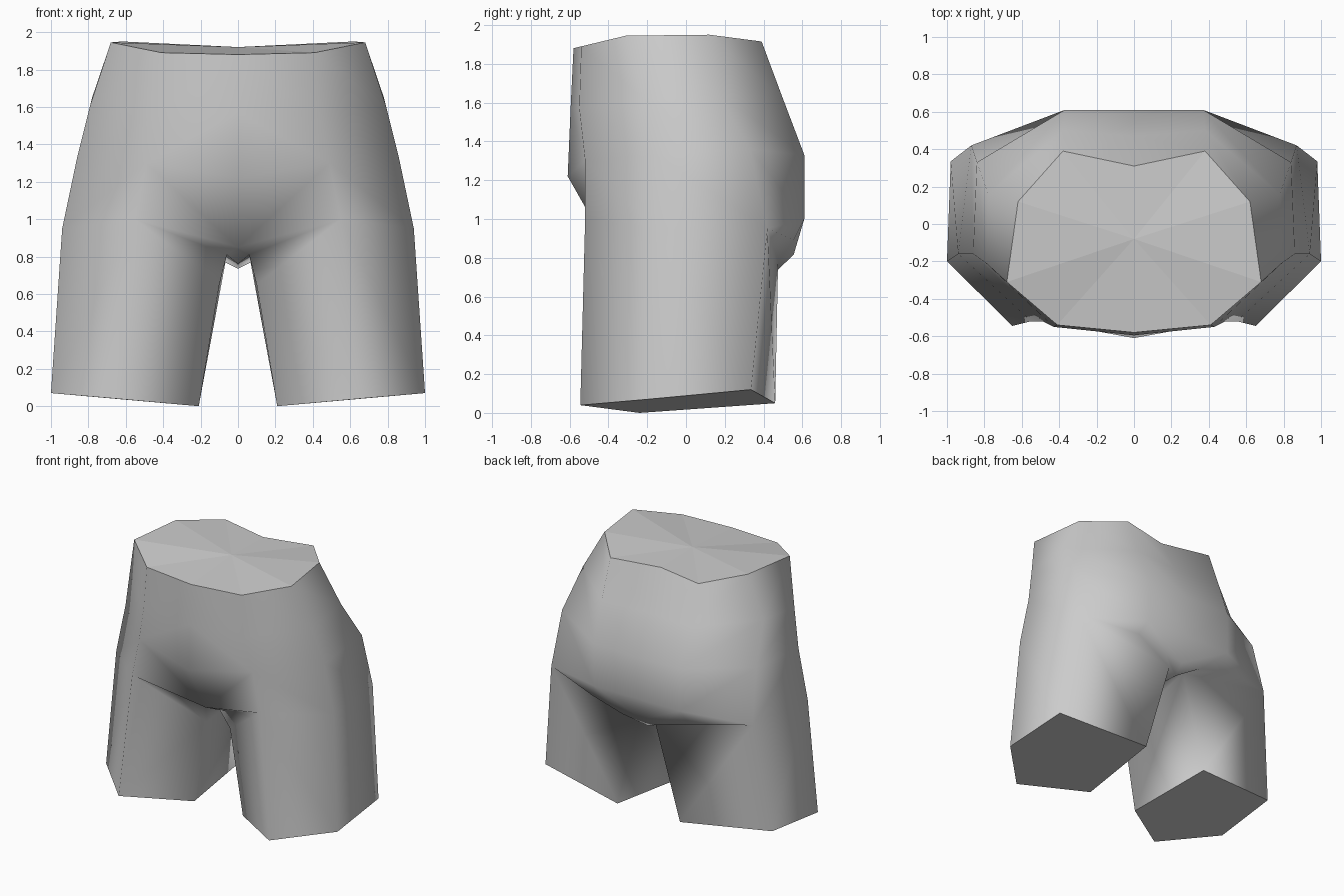
import bpy, bmesh

if "Cube" in bpy.data.objects:
    bpy.data.objects.remove(bpy.data.objects["Cube"])

# Right half of the body: named points, joined into loops around the hips and leg
P = {
    # waist rim, front to back
    "t0": (0, -.58, 1.88), "t1": (.41, -.54, 1.89), "t2": (.68, -.31, 1.945),
    "t3": (.62, .12, 1.95), "t4": (.38, .39, 1.915), "t5": (0, .31, 1.91),
    # upper hips
    "u0": (0, -.595, 1.57), "u1": (.43, -.55, 1.57), "u2": (.79, -.21, 1.61),
    "u3": (.78, .16, 1.65), "u4": (.38, .5, 1.62), "u5": (0, .47, 1.62),
    # widest hips
    "m0": (0, -.61, 1.22), "m1": (.49, -.52, 1.3), "m2": (.86, -.16, 1.33),
    "m3": (.84, .33, 1.36), "m4": (.37, .61, 1.33), "m5": (0, .61, 1.32),
    # top of the leg and seat
    "a2": (.55, -.52, 1.0), "b2": (.94, -.16, .95), "c2": (.87, .42, .95),
    "d2": (.065, .475, .78), "e2": (.06, -.31, .81), "e3": (.10, -.24, .65),
    "p4": (.37, .61, 1.0), "p5": (0, .61, 1.0),
    "r4": (.42, .555, .89), "q4": (.16, .555, .815), "q5": (0, .54, .81),
    # crotch
    "f0": (0, -.40, .85), "g0": (0, -.08, .76), "h0": (0, .47, .735),
    # leg opening
    "a": (.65, -.545, .04), "b": (1, -.2, .07), "c": (.98, .335, .12),
    "d": (.27, .46, .05), "e": (.21, -.24, 0),
    # centre of the waist cap
    "k": (0, -.08, 1.92),
}
smooth_faces = []
for upper, lower in (("t", "u"), ("u", "m")):                # hip bands
    for i in range(5):
        smooth_faces.append(f"{upper}{i} {upper}{i+1} {lower}{i+1} {lower}{i}")
for s, t in ("ab", "bc", "cd"):                              # outer leg sides
    smooth_faces.append(f"{s}2 {t}2 {t} {s}")
smooth_faces += [
    "d2 e2 e3", "d2 e3 e d", "e2 a2 e3", "e3 a2 a e",        # inner leg sides
    "m0 m1 f0", "m1 a2 f0", "f0 a2 e2",                      # front
    "m1 m2 b2 a2", "m2 m3 c2 b2",                            # sides
    "m3 m4 p4 c2", "m4 m5 p5 p4", "p4 p5 q5 q4", "p4 q4 r4", # seat
    "c2 p4 r4", "c2 r4 d2", "r4 q4 d2", "q4 q5 h0 d2",       # fold under the seat
    "f0 e2 g0", "g0 e2 d2 h0",                               # crotch
]
flat_faces = ["a b c d e"] + [f"t{i} t{i+1} k" for i in range(5)]

mesh = bpy.data.meshes.new("shorts_body")
bm = bmesh.new()
verts = {n: bm.verts.new(co) for n, co in P.items()}
for names, smooth in [(n, True) for n in smooth_faces] + [(n, False) for n in flat_faces]:
    bm.faces.new([verts[n] for n in names.split()]).smooth = smooth

# Mirror to the other side and weld the centre line
geom = bm.verts[:] + bm.edges[:] + bm.faces[:]
copy = bmesh.ops.duplicate(bm, geom=geom)["geom"]
for v in copy:
    if isinstance(v, bmesh.types.BMVert):
        v.co.x *= -1
bmesh.ops.remove_doubles(bm, verts=bm.verts[:], dist=.0005)
bmesh.ops.recalc_face_normals(bm, faces=bm.faces[:])

# Hard rims around the flat waist cap and leg openings
for e in bm.edges:
    if any(not f.smooth for f in e.link_faces):
        e.smooth = False
bm.to_mesh(mesh)
bm.free()

grey = bpy.data.materials.new("light_grey")
grey.diffuse_color = (.6, .6, .6, 1)
grey.use_nodes = True
grey.node_tree.nodes["Principled BSDF"].inputs["Base Color"].default_value = grey.diffuse_color
mesh.materials.append(grey)
body = bpy.data.objects.new("shorts_body", mesh)
bpy.context.collection.objects.link(body)
